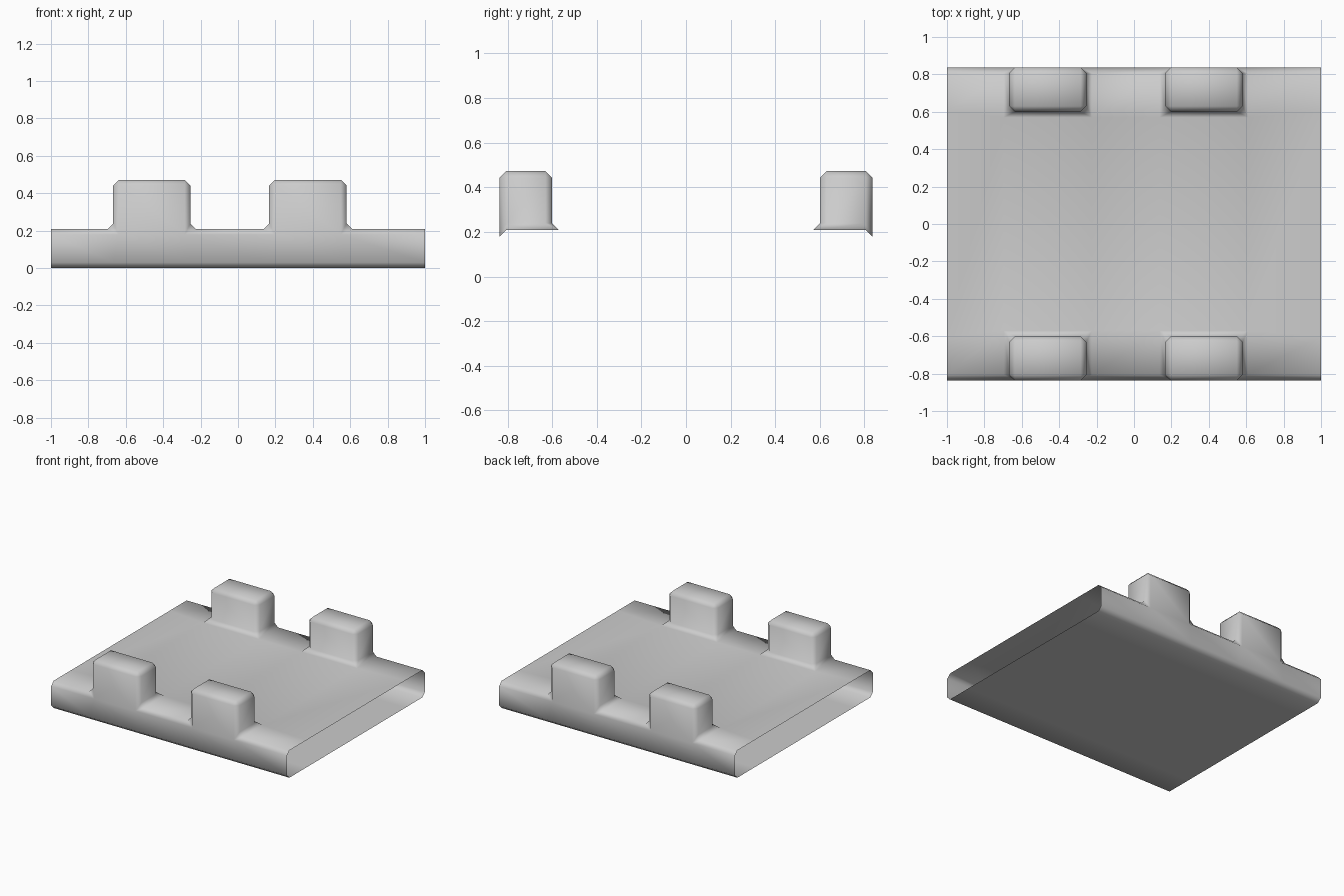
import bpy, bmesh
from mathutils import Vector
from itertools import product

if "Cube" in bpy.data.objects:
    bpy.data.objects.remove(bpy.data.objects["Cube"])

# grid planes: slab, four battlement blocks flush with the long edges
xs = [-1, -0.667, -0.255, 0.167, 0.58, 1]
ys = [-0.836, -0.6, 0.6, 0.836]
zs = [0, 0.209, 0.472]
planes = (xs, ys, zs)


def solid(c):
    i, j, k = c
    if not (0 <= i < 5 and 0 <= j < 3):
        return False
    return k == 0 or (k == 1 and i in (1, 3) and j in (0, 2))


bm = bmesh.new()
verts = {}


def vert(idx):
    if idx not in verts:
        verts[idx] = bm.verts.new([planes[a][idx[a]] for a in range(3)])
    return verts[idx]


# skin of the filled cells, left open at both x ends
for c in product(range(5), range(3), range(2)):
    if not solid(c):
        continue
    for axis, side in product(range(3), (0, 1)):
        n = list(c)
        n[axis] += 1 if side else -1
        if solid(n) or (axis == 0 and not 0 <= n[0] < 5):
            continue
        u, w = (axis + 1) % 3, (axis + 2) % 3
        ring = []
        for du, dw in ((0, 0), (1, 0), (1, 1), (0, 1)):
            p = list(c)
            p[axis] += side
            p[u] += du
            p[w] += dw
            ring.append(vert(tuple(p)))
        bm.faces.new(ring if side else ring[::-1])

# merge flat areas, then chamfer every real edge
bmesh.ops.dissolve_limit(bm, angle_limit=0.02, verts=bm.verts[:], edges=bm.edges[:])
sharp = [e for e in bm.edges if len(e.link_faces) == 2 and e.calc_face_angle() > 0.5]
bmesh.ops.bevel(bm, geom=sharp, offset=0.03, offset_type='OFFSET',
                segments=1, profile=0.5, affect='EDGES', clamp_overlap=True)

for f in bm.faces:
    f.smooth = True
mesh = bpy.data.meshes.new("battlement_walkway")
bm.to_mesh(mesh)
bm.free()
obj = bpy.data.objects.new("battlement_walkway", mesh)
bpy.context.collection.objects.link(obj)
